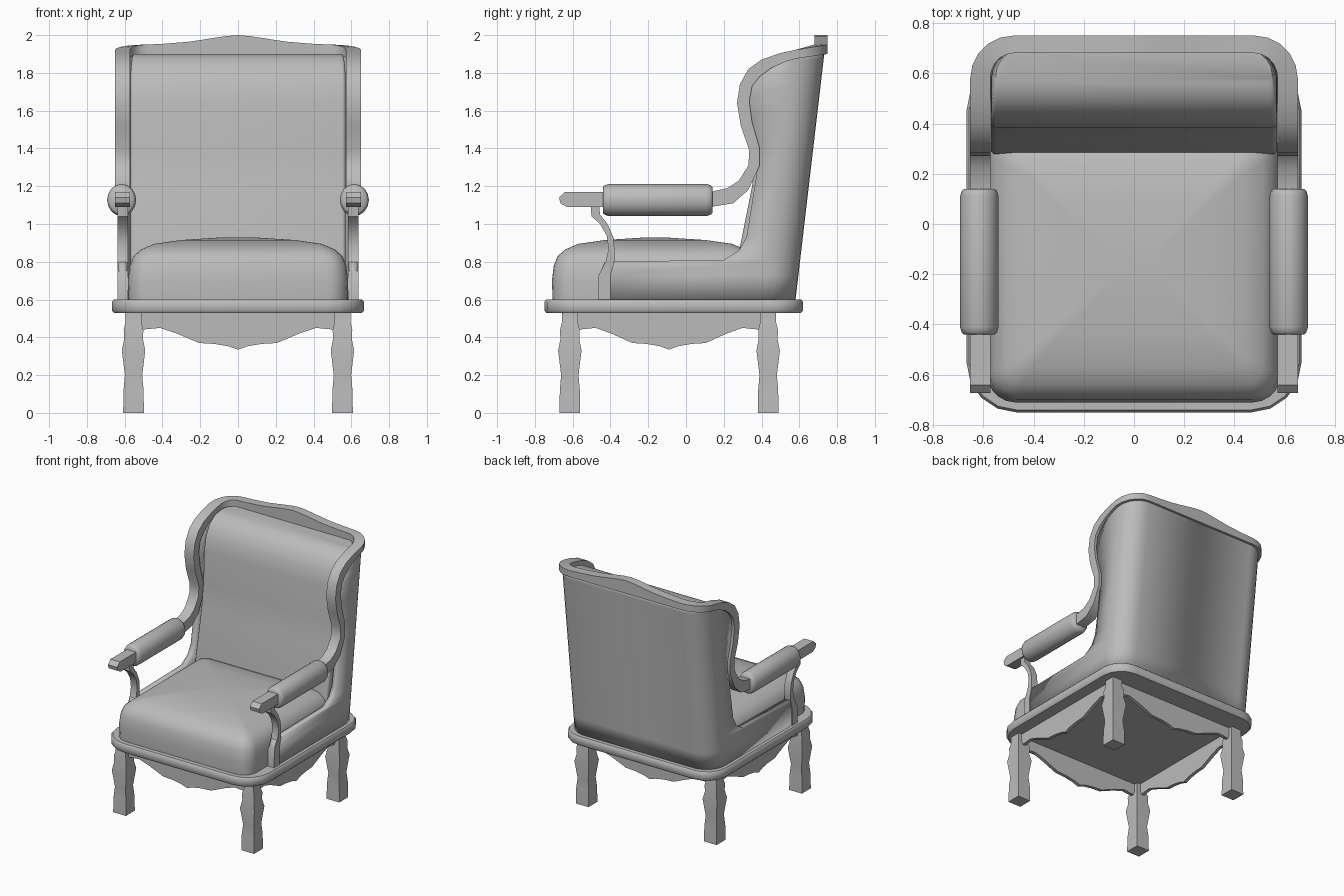
import bpy, bmesh, math

cube = bpy.data.objects.get("Cube")
if cube:
    bpy.data.objects.remove(cube, do_unlink=True)

grey = bpy.data.materials.new("plain grey")
grey.use_nodes = True
grey.diffuse_color = (0.5, 0.5, 0.5, 1)
grey.node_tree.nodes["Principled BSDF"].inputs["Base Color"].default_value = (0.5, 0.5, 0.5, 1)


def make(name, bm, mirror=False, smooth=35, solid=0):
    """Turn a bmesh into a finished, optionally mirrored object."""
    mesh = bpy.data.meshes.new(name)
    bm.to_mesh(mesh)
    bm.free()
    mesh.materials.append(grey)
    obj = bpy.data.objects.new(name, mesh)
    bpy.context.collection.objects.link(obj)
    if solid:
        mod = obj.modifiers.new("thickness", 'SOLIDIFY')
        mod.thickness, mod.offset, mod.use_even_offset = solid, -1, True
    if mirror:
        mod = obj.modifiers.new("mirror", 'MIRROR')
        mod.use_clip = True
    bpy.ops.object.select_all(action='DESELECT')
    obj.select_set(True)
    bpy.context.view_layer.objects.active = obj
    bpy.ops.object.shade_smooth_by_angle(angle=math.radians(smooth))
    return obj


def loft(name, rings, caps=(True, True), **kw):
    """Skin a run of closed rings."""
    bm = bmesh.new()
    loops = [[bm.verts.new(p) for p in r] for r in rings]
    n = len(loops[0])
    for a, b in zip(loops, loops[1:]):
        for i in range(n):
            j = (i + 1) % n
            bm.faces.new((a[i], a[j], b[j], b[i]))
    if caps[0]:
        bm.faces.new(loops[0][::-1])
    if caps[1]:
        bm.faces.new(loops[-1])
    bmesh.ops.recalc_face_normals(bm, faces=bm.faces)
    return make(name, bm, **kw)


def rounded(hx, y0, y1, rf, rb, z, segs=5):
    """Rounded rectangle with separate front and back corner radii."""
    pts = []
    for cx, cy, r, start in ((hx - rb, y1 - rb, rb, 0), (rb - hx, y1 - rb, rb, 90),
                             (rf - hx, y0 + rf, rf, 180), (hx - rf, y0 + rf, rf, 270)):
        for i in range(segs + 1):
            a = math.radians(start + 90 * i / segs)
            pts.append((cx + r * math.cos(a), cy + r * math.sin(a), z))
    return pts


def strip(p, q, x0, x1):
    """Four-cornered section across a side strip, p and q being (y, z)."""
    return [(x1, *p), (x0, *p), (x0, *q), (x1, *q)]


# Legs: square turned posts
leg = [(0, .055), (.12, .053), (.2, .046), (.33, .062), (.39, .05), (.44, .052), (.48, .042), (.54, .042)]
for row, cy in (("front", -.615), ("back", .435)):
    loft(row + "_legs", [[(.553 + sx * h, cy + sy * h, z) for sx, sy in ((-1, -1), (1, -1), (1, 1), (-1, 1))]
                         for z, h in leg], mirror=True, smooth=20)

# Scalloped aprons between the legs
half = [(1, .44), (.8, .45), (.63, .42), (.4, .37), (.24, .365), (.1, .353), (0, .335)]
wave = half + [(-t, z) for t, z in half[-2::-1]]
t = .013
for name, y in (("front_apron", -.615), ("back_apron", .435)):
    loft(name, [[(.515 * u, y - t, .54), (.515 * u, y + t, .54), (.515 * u, y + t, z), (.515 * u, y - t, z)]
                for u, z in wave], smooth=20)
loft("side_aprons", [strip((.485 * u - .09, .54), (.485 * u - .09, z), .553 - t, .553 + t) for u, z in wave],
     mirror=True, smooth=20)

# Seat frame slab
loft("seat_frame", [rounded(.667 - i, -.75 + i, .62 - i, .2 - i, .17 - i, z, 4)
                    for z, i in ((.53, .01), (.542, 0), (.588, 0), (.6, .01))], smooth=50)

# Domed seat cushion
layers = [(.6, .004), (.7, 0), (.78, .01), (.83, .03), (.865, .07), (.895, .14), (.915, .28), (.928, .48)]
loft("seat_cushion", [rounded(.583 - i, -.71 + i, .385 - i, max(.11 - i * .5, .02), max(.11 - i * .5, .02), z)
                      for z, i in layers], smooth=60)


def back_y(z):
    return .58 + .117 * (z - .6)


# Wrap-around shell of sides and back: (height, front edge)
edge = [(.6, -.46), (.73, -.46), (.8, -.43), (.81, .2), (.86, .28), (.93, .32), (1.24, .37), (1.4, .375),
        (1.55, .335), (1.65, .325), (1.75, .35), (1.82, .42), (1.87, .53), (1.91, .57)]
bm = bmesh.new()
R, W = .16, .632
rows = []
for z, f in edge:
    cy = back_y(z) - R
    pts = [(W, f)]
    for i in range(8):
        a = math.pi / 2 * i / 7
        pts.append((W - R + R * math.cos(a), max(cy, f + .005) + (back_y(z) - max(cy, f + .005)) * math.sin(a)))
    pts.append((0, back_y(z)))
    rows.append([bm.verts.new((x, y, z)) for x, y in pts])
for a, b in zip(rows, rows[1:]):
    for i in range(len(a) - 1):
        bm.faces.new((a[i], a[i + 1], b[i + 1], b[i]))
make("back_shell", bm, mirror=True, solid=.045)

# Back cushion: (height, front face, half width)
back = [(.62, .27, .57), (.85, .28, .57), (1.2, .35, .57), (1.4, .375, .57), (1.65, .385, .57),
        (1.75, .405, .57), (1.83, .445, .567), (1.88, .5, .56), (1.9, .56, .55)]
loft("back_cushion", [rounded(w, f, back_y(z) - .04, .02, .1, z) for z, f, w in back], smooth=60)

# Rail: arm, wing edge, corner and crest in one run
side = [((-.672, 1.14), (-.665, 1.11)), ((-.64, 1.17), (-.63, 1.09)), ((-.4, 1.17), (-.4, 1.09)),
        ((.13, 1.17), (.13, 1.09)), ((.22, 1.19), (.25, 1.11)), ((.28, 1.23), (.33, 1.18)),
        ((.33, 1.31), (.39, 1.31)), ((.335, 1.39), (.39, 1.4)), ((.29, 1.52), (.35, 1.54)),
        ((.27, 1.64), (.335, 1.65)), ((.285, 1.74), (.35, 1.73)), ((.33, 1.82), (.39, 1.78)),
        ((.4, 1.87), (.45, 1.825)), ((.5, 1.905), (.53, 1.86))]
rings = [strip(p, q, .572, .652) for p, q in side]
for i in range(6):
    a = math.pi / 2 * i / 5
    c, s = math.cos(a), math.sin(a)
    out, inn = (.48 + .172 * c, .58 + .17 * s), (.48 + .092 * c, .58 + .1 * s)
    top, low = 1.922 + .028 * s, 1.875 + .025 * s
    rings.append([(*out, top), (*inn, top), (*inn, low), (*out, low)])
for x, top in ((.38, 1.955), (.26, 1.965), (.19, 1.975), (.13, 1.985), (.06, 1.995), (0, 2)):
    rings.append([(x, .75, top), (x, .68, top), (x, .68, 1.9), (x, .75, 1.9)])
loft("arm_and_crest_rail", rings, caps=(True, False), mirror=True)

# Curved arm supports
curve = [((-.505, 1.1), (-.46, 1.1)), ((-.5, 1.04), (-.455, 1.05)), ((-.455, 1.0), (-.415, 1.0)),
         ((-.42, .94), (-.385, .93)), ((-.41, .87), (-.378, .86)), ((-.425, .8), (-.38, .8)),
         ((-.462, .73), (-.4, .73)), ((-.465, .6), (-.4, .6))]
loft("arm_supports", [strip(p, q, .583, .637) for p, q in curve], mirror=True)

# Padded arm rests
loft("arm_pads", [[(.616 + .077 * s * math.cos(k * math.pi / 8), y, 1.127 + .085 * s * math.sin(k * math.pi / 8))
                   for k in range(16)]
                  for y, s in ((-.44, .8), (-.432, .91), (-.41, 1), (.11, 1), (.132, .91), (.14, .8))],
     mirror=True, smooth=50)
